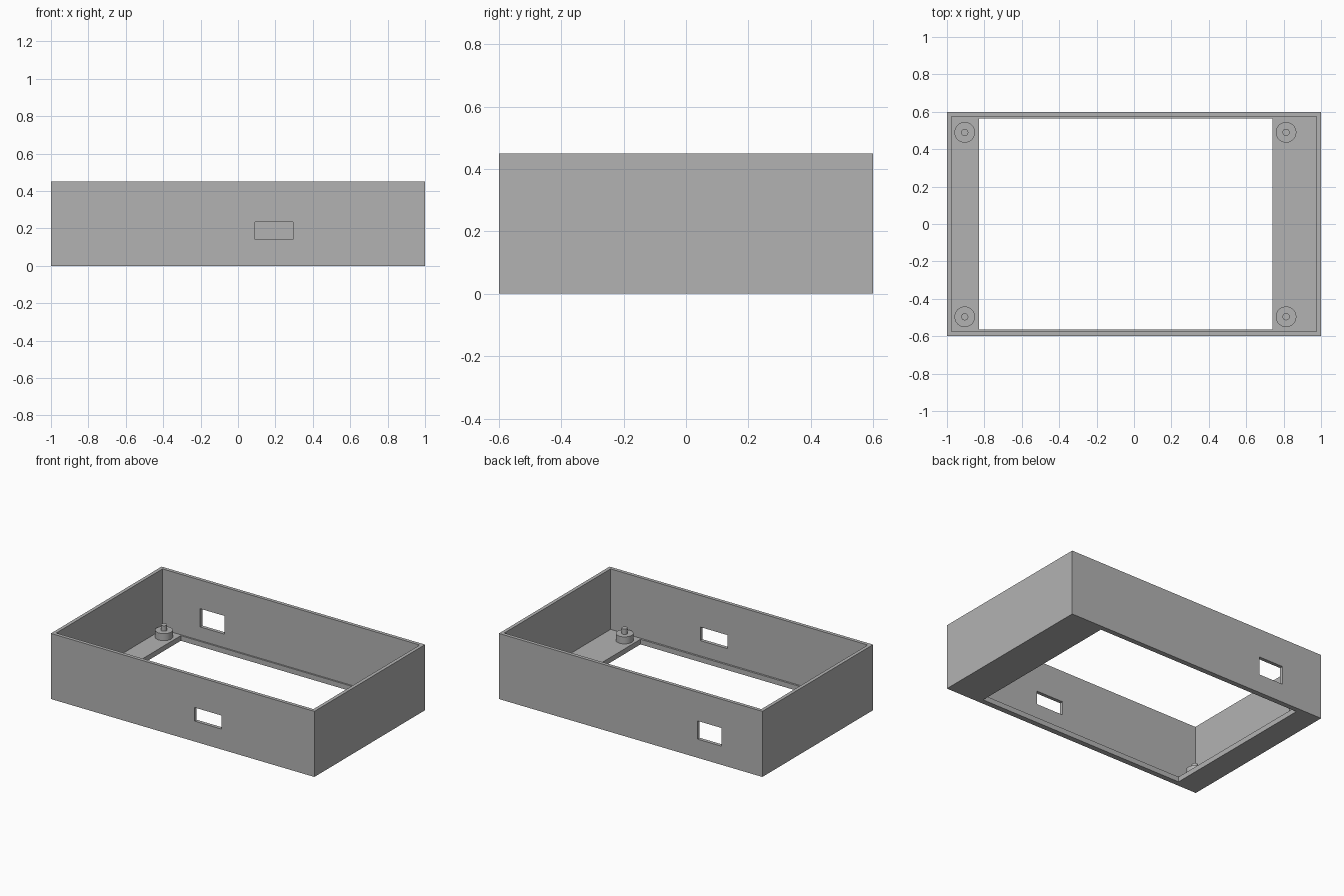
import bpy
import bmesh
import math
from mathutils import Vector

if "Cube" in bpy.data.objects:
    bpy.data.objects.remove(bpy.data.objects["Cube"], do_unlink=True)

HEIGHT = 0.45
WALL = 0.024
FLOOR = 0.035

grey = bpy.data.materials.new("plain grey")
grey.use_nodes = True
colour = (0.45, 0.45, 0.45, 1)
grey.diffuse_color = colour
grey.node_tree.nodes["Principled BSDF"].inputs["Base Color"].default_value = colour


def box(name, low, high):
    low, high = Vector(low), Vector(high)
    bm = bmesh.new()
    bmesh.ops.create_cube(bm, size=1)
    bmesh.ops.scale(bm, vec=high - low, verts=bm.verts)
    bmesh.ops.translate(bm, vec=(low + high) / 2, verts=bm.verts)
    mesh = bpy.data.meshes.new(name)
    bm.to_mesh(mesh)
    bm.free()
    mesh.materials.append(grey)
    obj = bpy.data.objects.new(name, mesh)
    bpy.context.collection.objects.link(obj)
    return obj


def cut(target, name, low, high):
    cutter = box(name, low, high)
    cutter.hide_render = True
    mod = target.modifiers.new(name, "BOOLEAN")
    mod.operation = "DIFFERENCE"
    mod.solver = "EXACT"
    mod.object = cutter
    bpy.context.view_layer.objects.active = target
    bpy.ops.object.modifier_apply(modifier=mod.name)
    bpy.data.objects.remove(cutter, do_unlink=True)


def cylinder(name, x, y, radius, bottom, top):
    bpy.ops.mesh.primitive_cylinder_add(
        vertices=48, radius=radius, depth=top - bottom,
        location=(x, y, (bottom + top) / 2))
    obj = bpy.context.object
    obj.name = name
    obj.data.materials.append(grey)
    bpy.ops.object.shade_smooth_by_angle(angle=math.radians(30))


# Open tray: outer block, hollow, and off-centre floor opening
case = box("case", (-1, -0.6, 0), (1, 0.6, HEIGHT))
cut(case, "cavity", (WALL - 1, WALL - 0.6, FLOOR), (1 - WALL, 0.6 - WALL, 1))
cut(case, "floor_opening", (-0.83, -0.563, -1), (0.74, 0.565, FLOOR + 0.1))

# Cable windows through the front and back walls
cut(case, "front_window", (0.09, -0.7, 0.14), (0.295, -0.5, 0.233))
cut(case, "back_window", (-0.69, 0.5, 0.128), (-0.507, 0.7, 0.253))

# Mounting posts with locating pins in the four corners
for side, x in (("right", -0.905), ("left", 0.813)):
    for end, y in (("front", -0.496), ("back", 0.49)):
        cylinder(f"{end}_{side}_post", x, y, 0.055, FLOOR - 0.01, 0.083)
        cylinder(f"{end}_{side}_pin", x, y, 0.019, 0.075, 0.12)
